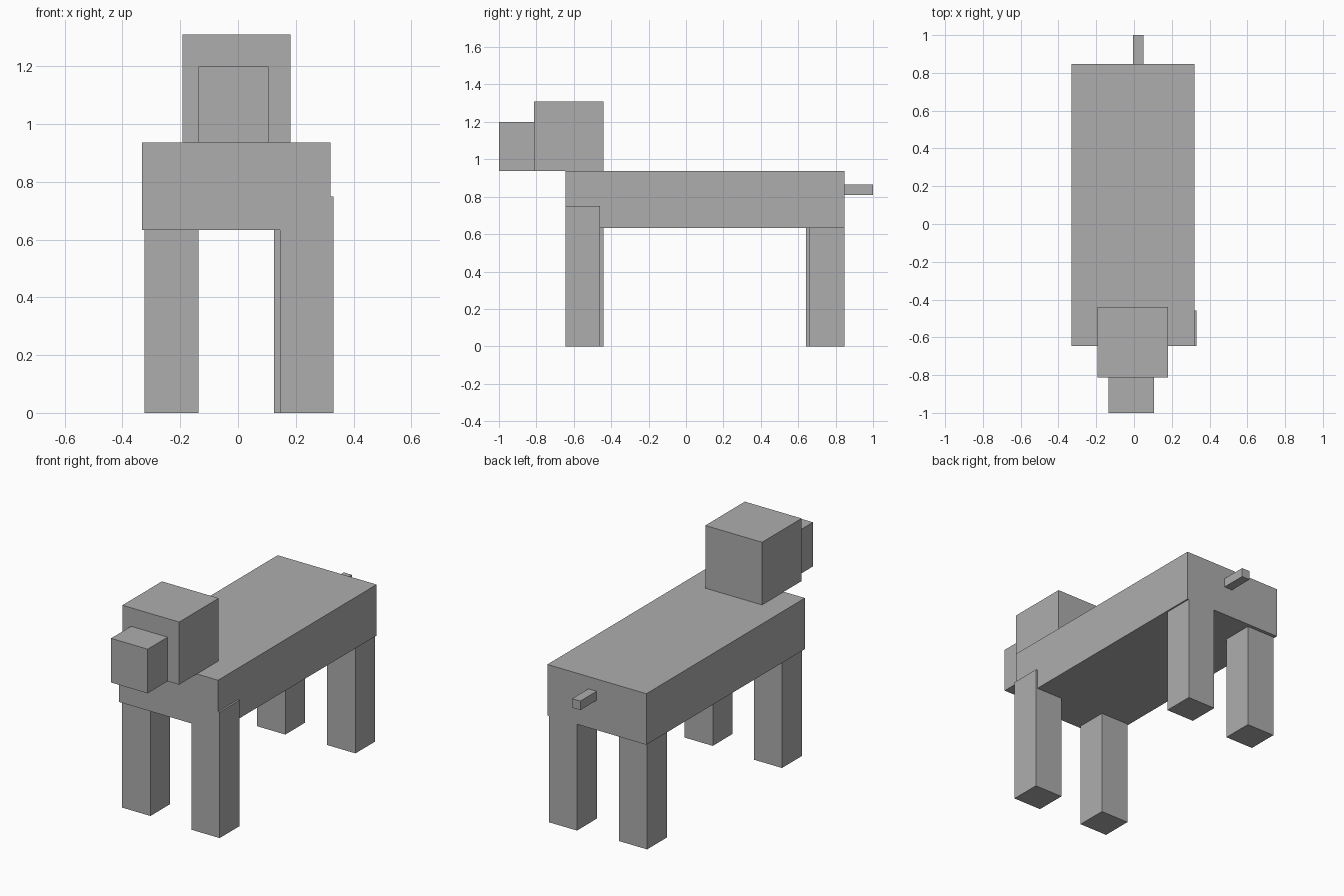
import bpy
from mathutils import Vector

cube = bpy.data.objects.get("Cube")
if cube:
    bpy.data.objects.remove(cube, do_unlink=True)

grey = bpy.data.materials.new("plain_grey")
grey.use_nodes = True
colour = (0.42, 0.42, 0.42, 1)
grey.diffuse_color = colour
grey.node_tree.nodes["Principled BSDF"].inputs["Base Color"].default_value = colour


def box(name, low, high):
    """Flat-faced box spanning two opposite corners."""
    low, high = Vector(low), Vector(high)
    bpy.ops.mesh.primitive_cube_add(size=1, location=(low + high) / 2)
    obj = bpy.context.object
    obj.name = name
    obj.scale = high - low
    bpy.ops.object.transform_apply(location=False, rotation=False, scale=True)
    obj.data.materials.append(grey)
    return obj


# Trunk, head and tail
BELLY, BACK = 0.633, 0.937
box("body", (-0.332, -0.645, BELLY), (0.32, 0.847, BACK))
box("head", (-0.193, -0.812, BACK), (0.181, -0.44, 1.31))
box("snout", (-0.136, -1, BACK), (0.105, -0.812, 1.2))
box("tail", (-0.004, 0.847, 0.81), (0.05, 1, 0.864))

# Legs share one square section; the front left one overlaps the body's side
LEG = 0.186
for name, x, y, top in (
    ("front_left_leg", 0.145, -0.645, 0.75),
    ("front_right_leg", -0.323, -0.628, BELLY),
    ("back_left_leg", 0.125, 0.661, BELLY),
    ("back_right_leg", -0.323, 0.641, BELLY),
):
    box(name, (x, y, 0), (x + LEG, y + LEG, top))
